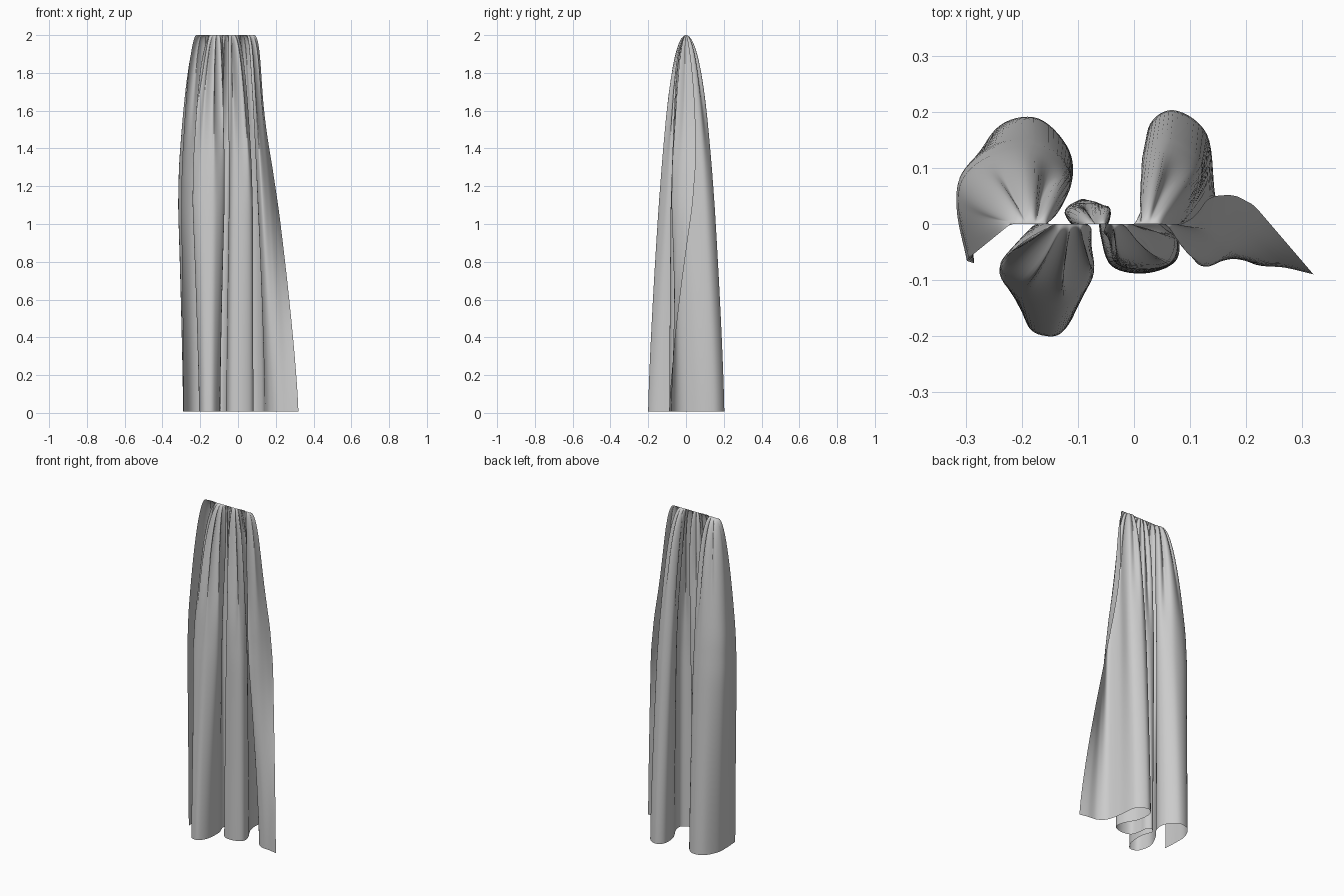
import bpy, math
from mathutils import Vector

if "Cube" in bpy.data.objects:
    bpy.data.objects.remove(bpy.data.objects["Cube"])

# Hem cross-section (x, y), from the free right edge to the free left edge
HEM = [(.32, -.09), (.27, -.078), (.21, -.07), (.165, -.03), (.145, .05), (.13, .16),
       (.07, .203), (.025, .17), (.03, .08), (.075, -.01), (.075, -.065), (.02, -.088),
       (-.04, -.075), (-.06, -.02), (-.065, .02), (-.09, .045), (-.115, .02), (-.095, -.05),
       (-.1, -.14), (-.125, -.19), (-.155, -.2), (-.19, -.18), (-.205, -.1), (-.165, -.01),
       (-.115, .06), (-.115, .13), (-.17, .188), (-.24, .175), (-.285, .1), (-.29, .02),
       (-.285, -.07)]
# Same folds at z = 1.2, where the cloth begins to gather
MID = [(.2, .05), (.185, 0), (.16, -.05), (.12, -.08), (.1, 0), (.12, .1),
       (.065, .145), (.015, .12), (.03, .05), (.075, -.02), (.07, -.065), (.03, -.08),
       (-.03, -.07), (-.045, -.02), (-.05, .03), (-.09, .042), (-.125, .02), (-.08, -.04),
       (-.07, -.09), (-.11, -.13), (-.15, -.137), (-.21, -.12), (-.245, -.08), (-.2, -.02),
       (-.12, .05), (-.12, .1), (-.17, .14), (-.25, .135), (-.31, .09), (-.32, .025),
       (-.3, -.065)]
TOP = [(.085 - .305 * i / 30, 0) for i in range(31)]   # gathered heading on a straight rail
Z_MID, SUB, ROWS = 1.2, 7, 60


def spline(points):
    """Catmull-Rom through a section."""
    p = [Vector(q) for q in points]
    p = [2 * p[0] - p[1]] + p + [2 * p[-1] - p[-2]]
    out = []
    for i in range(1, len(p) - 2):
        a, b, c, d = p[i - 1:i + 3]
        for k in range(SUB):
            t = k / SUB
            out.append(.5 * (2 * b + (c - a) * t + (2 * a - 5 * b + 4 * c - d) * t * t
                             + (3 * b - a - 3 * c + d) * t ** 3))
    return out + [p[-2]]


hem, mid, top = spline(HEM), spline(MID), spline(TOP)
cols = len(hem)


def sheet(j, z):
    """Position of column j at height z."""
    if z < Z_MID:
        return hem[j].lerp(mid[j], (max(z, 0) / Z_MID) ** 1.3)
    f = max(0, (2 - z) / (2 - Z_MID))
    u = j / SUB
    p = top[j].lerp(mid[j], f ** .5)
    # the free right edge hangs a little further in
    p = p + Vector((-.028, .012)) * math.sin(math.pi * f) * max(0, 1 - u / 4)
    # small pinch pleats fading down from the heading
    w = f ** .5 * (1 - f) ** 1.5 * 1.8
    w *= min(1, u / 3, (30 - u) / 3)
    return p + Vector((.011 * math.cos(u * 4.1) + .006 * math.sin(u * 1.9),
                       .018 * math.sin(u * 4.1 + .6) + .008 * math.cos(u * 2.3))) * w


verts, faces = [], []
for r in range(ROWS + 1):
    z = .008 + 1.992 * (1 - (1 - r / ROWS) ** 1.8)     # rows get denser toward the heading
    d = .22 * max(0, 1 - abs(z - Z_MID) / .45)         # soften the bend at the middle section
    for j in range(cols):
        p = (sheet(j, z - d) + 2 * sheet(j, z - d / 2) + 2 * sheet(j, z)
             + 2 * sheet(j, z + d / 2) + sheet(j, z + d)) / 8
        verts.append((p.x, p.y, z))
for r in range(ROWS):
    for j in range(cols - 1):
        a = r * cols + j
        faces.append((a + 1, a, a + cols, a + cols + 1))

# Gathered curtain sheet
mesh = bpy.data.meshes.new("curtain")
mesh.from_pydata(verts, [], faces)
mesh.polygons.foreach_set("use_smooth", [True] * len(faces))
mesh.update()
curtain = bpy.data.objects.new("curtain", mesh)
bpy.context.collection.objects.link(curtain)
